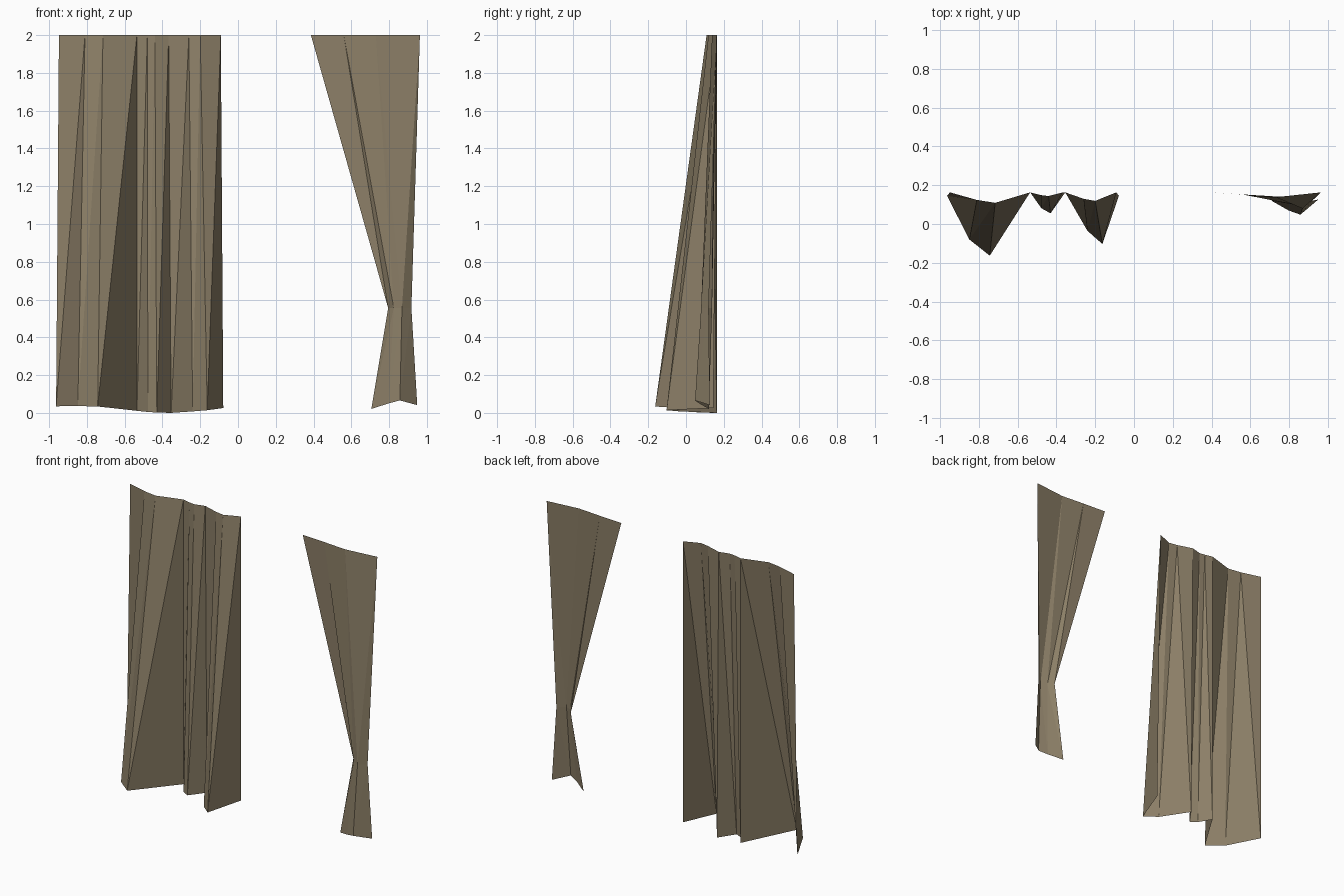
import bpy

# Remove the default object
cube = bpy.data.objects.get("Cube")
if cube:
    bpy.data.objects.remove(cube, do_unlink=True)

# Single cloth colour
cloth = bpy.data.materials.new("tan_cloth")
cloth.use_nodes = True
colour = (0.262, 0.212, 0.136, 1)
cloth.diffuse_color = colour
cloth.node_tree.nodes["Principled BSDF"].inputs["Base Color"].default_value = colour


def loft_sheet(name, rows):
    """Join rows of points, listed top to bottom, into one pleated sheet."""
    n = len(rows[0])
    verts = [p for row in rows for p in row]
    faces = []
    for r in range(len(rows) - 1):
        for c in range(n - 1):
            a = r * n + c
            # Twisted panels fold from lower left to upper right
            faces += [(a, a + n, a + 1), (a + 1, a + n, a + n + 1)]
    mesh = bpy.data.meshes.new(name)
    mesh.from_pydata(verts, [], faces)
    mesh.materials.append(cloth)
    obj = bpy.data.objects.new(name, mesh)
    bpy.context.collection.objects.link(obj)
    return obj


def level(z, points):
    return [(x, y, z) for x, y in points]


# Open curtain: shallow pleats at the rail, deep pleats at the hem
rail = level(2, [(-.948, .163), (-.81, .124), (-.715, .109), (-.535, .163), (-.48, .149),
                 (-.44, .144), (-.367, .163), (-.26, .13), (-.2, .119), (-.091, .163)])
hem = [(-.963, .145, .035), (-.848, -.08, .036), (-.743, -.163, .034), (-.535, .163, .011),
       (-.477, .081, .005), (-.43, .055, .002), (-.354, .163, 0), (-.24, -.035, .008),
       (-.163, -.103, .014), (-.078, .145, .026)]
loft_sheet("open_curtain", [rail, hem])

# Tied curtain: wide at the rail, gathered at the waist, flared at the hem
tied_rail = level(2, [(.386, .163), (.56, .152), (.73, .138), (.963, .163)])
waist = level(.555, [(.795, .138), (.825, .1), (.868, .08), (.918, .12)])
tied_hem = [(.706, .121, .021), (.796, .07, .05), (.857, .048, .066), (.949, .126, .041)]
loft_sheet("tied_curtain", [tied_rail, waist, tied_hem])
